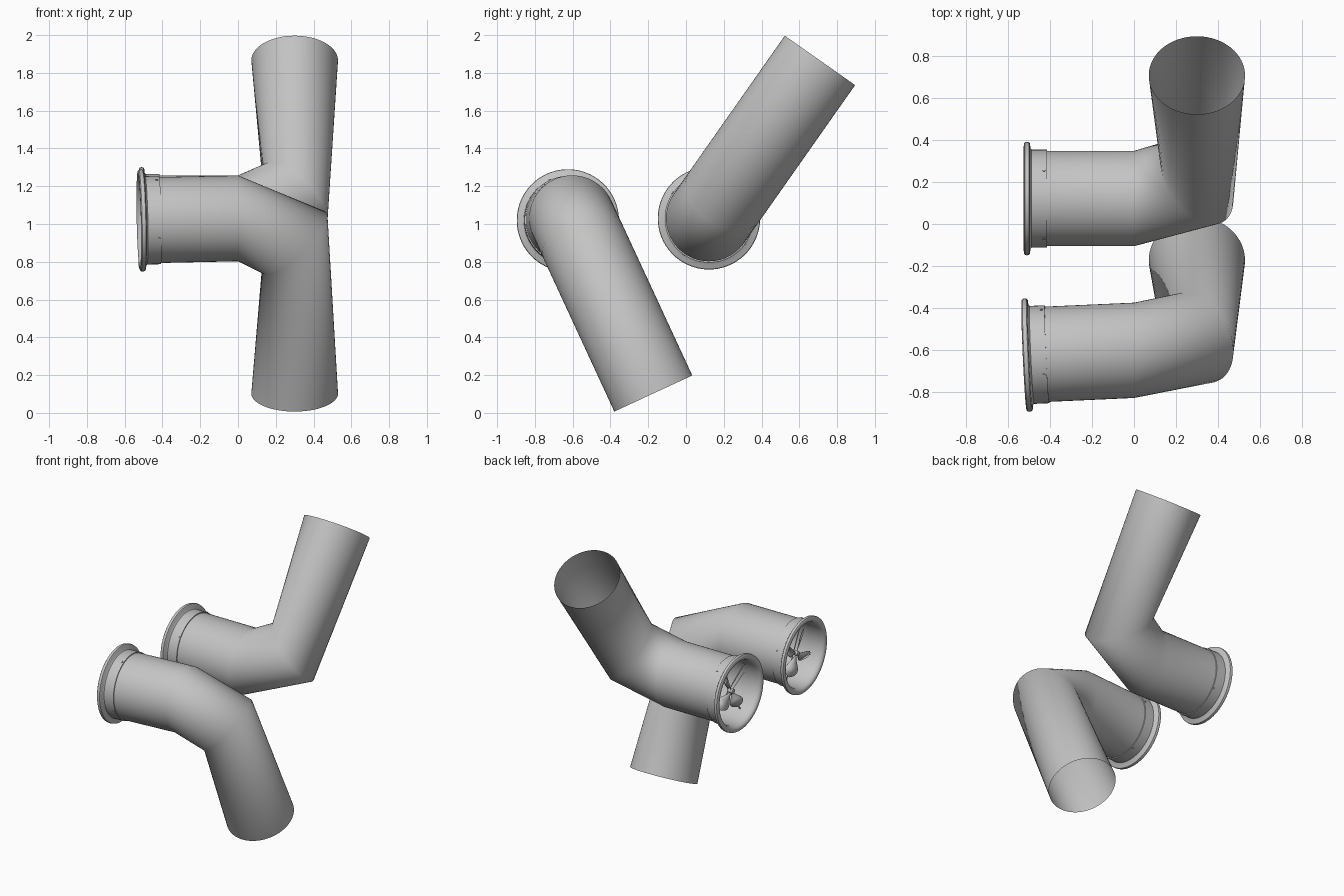
import bpy, bmesh, math
from mathutils import Vector, Matrix

if "Cube" in bpy.data.objects:
    bpy.data.objects.remove(bpy.data.objects["Cube"])

SEG = 64
R = 0.2275

grey = bpy.data.materials.new("plain grey")
grey.diffuse_color = (0.55, 0.55, 0.55, 1)
grey.use_nodes = True
grey.node_tree.nodes["Principled BSDF"].inputs["Base Color"].default_value = grey.diffuse_color


def make_object(name, bm, angle=None, recalc=True):
    if recalc:
        bmesh.ops.recalc_face_normals(bm, faces=bm.faces[:])
    me = bpy.data.meshes.new(name)
    bm.to_mesh(me)
    bm.free()
    ob = bpy.data.objects.new(name, me)
    bpy.context.collection.objects.link(ob)
    me.materials.append(grey)
    bpy.ops.object.select_all(action='DESELECT')
    ob.select_set(True)
    bpy.context.view_layer.objects.active = ob
    if angle:
        bpy.ops.object.shade_smooth_by_angle(angle=math.radians(angle))
    else:
        bpy.ops.object.shade_smooth()
    return ob


def skin(bm, rings, closed=False):
    """Bridge a list of rings, each (centre, u vector, v vector)."""
    loops = []
    for c, u, v in rings:
        loops.append([bm.verts.new(c + u * math.cos(2 * math.pi * i / SEG)
                                   + v * math.sin(2 * math.pi * i / SEG)) for i in range(SEG)])
    pairs = list(zip(loops, loops[1:]))
    if closed:
        pairs.append((loops[-1], loops[0]))
    for a, b in pairs:
        for i in range(SEG):
            j = (i + 1) % SEG
            bm.faces.new((a[i], a[j], b[j], b[i]))


def rod(bm, mat, p, q, radius, sides=12):
    """Cylinder from p to q in the local frame mat."""
    p, q = mat @ Vector(p), mat @ Vector(q)
    rot = (q - p).to_track_quat('Z', 'Y').to_matrix().to_4x4()
    bmesh.ops.create_cone(bm, cap_ends=True, segments=sides, radius1=radius, radius2=radius,
                          depth=(q - p).length, matrix=Matrix.Translation((p + q) / 2) @ rot)


def ventilator(name, origin, direction, axis):
    o = Vector(origin)
    x = Vector((1, 0, 0))
    d = Vector(direction).normalized()
    e = x.cross(d)
    # local frame of the (slightly tilted) fan head: axis, d, e
    a = Vector(axis).normalized()
    hd = (d - a * d.dot(a)).normalized()
    he = a.cross(hd)
    M = Matrix((a, hd, he)).transposed().to_4x4()
    M.translation = o

    # bent pipe, open at both ends, with a slanted joint ring
    joint = o + x * 0.30 + d * 0.143
    slant = (d * 0.155 - x * 0.174).normalized()
    bm = bmesh.new()
    skin(bm, [(M @ Vector((-0.42, 0, 0)), hd * R, he * R),
              (o, d * R, e * R),
              (joint, slant * 0.233, e * R),
              (joint + d * 0.879, -x * 0.2295, e * R)])
    make_object(name + "_pipe", bm)

    # turned rim: collar and rounded flange
    profile = [(-.415, .225), (-.415, .234), (-.488, .234), (-.494, .240), (-.496, .262),
               (-.501, .269), (-.510, .271), (-.520, .269), (-.525, .262), (-.526, .248),
               (-.520, .236), (-.500, .226)]
    bm = bmesh.new()
    skin(bm, [(M @ Vector((px, 0, 0)), hd * r, he * r) for px, r in profile], closed=True)
    make_object(name + "_flange", bm, 40)

    # struts and screw heads
    struts, screws = bmesh.new(), bmesh.new()
    for k in range(4):
        t = k * math.pi / 2
        c, s = math.cos(t), math.sin(t)
        rod(struts, M, (-.43, 0, 0), (-.43, c * .228, s * .228), .004, 8)
        rod(screws, M, (-.43, c * .230, s * .230), (-.43, c * .238, s * .238), .007)
    make_object(name + "_struts", struts, 40)
    make_object(name + "_screws", screws, 40)

    # hub and four twisted teardrop blades
    bm = bmesh.new()
    rod(bm, M, (-.425, 0, 0), (-.468, 0, 0), .016, 20)
    make_object(name + "_hub", bm, 40)
    bm = bmesh.new()
    twist = math.radians(35)
    n = 14
    for k in range(4):
        spin = Matrix.Rotation(k * math.pi / 2 + 0.1, 4, 'X')
        rows = []
        for i in range(n + 1):
            t = i / n
            w = 0.004 + 0.044 * math.sin(math.pi * t ** 1.8) ** 0.8 if 0 < i < n else 0.004
            rows.append([bm.verts.new(M @ spin @ Vector((-.452 + sgn * w * math.sin(twist),
                                                         .012 + .153 * t,
                                                         sgn * w * math.cos(twist))))
                         for sgn in (-1, 1)])
        for p, q in zip(rows, rows[1:]):
            bm.faces.new((p[0], p[1], q[1], q[0]))
    blades = make_object(name + "_fan_blades", bm, 40)
    mod = blades.modifiers.new("thickness", 'SOLIDIFY')
    mod.thickness = 0.003
    mod.offset = 0


# upward pipe at the back, downward pipe at the front
ventilator("upper", (0, 0.1215, 1.03), (0, 0.575, 0.818), (1, 0, 0))
ventilator("lower", (0, -0.6025, 1.03), (0, 0.42, -0.907), (1, 0.045, 0.022))
